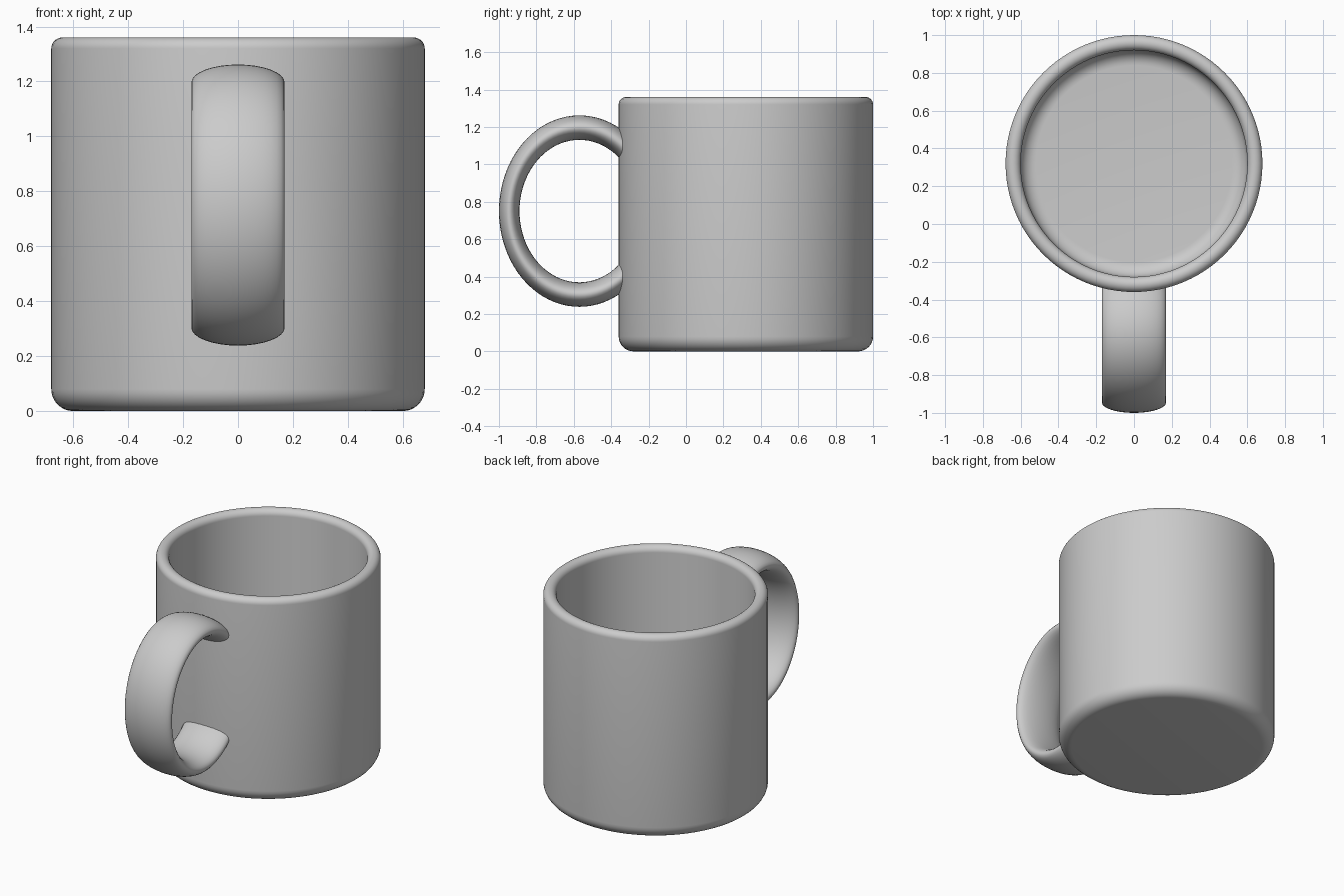
import bpy, bmesh, math
from mathutils import Vector

cube = bpy.data.objects.get("Cube")
if cube:
    bpy.data.objects.remove(cube, do_unlink=True)

BODY_Y = 0.32
R_OUT, R_IN, HEIGHT, FLOOR = 0.68, 0.60, 1.36, 0.08

# Plain grey ceramic
ceramic = bpy.data.materials.new("grey_ceramic")
ceramic.use_nodes = True
GREY = (0.6, 0.6, 0.6, 1)
ceramic.diffuse_color = GREY
ceramic.node_tree.nodes["Principled BSDF"].inputs["Base Color"].default_value = GREY


def finish(bm, name):
    bmesh.ops.recalc_face_normals(bm, faces=bm.faces)
    mesh = bpy.data.meshes.new(name)
    bm.to_mesh(mesh)
    bm.free()
    mesh.materials.append(ceramic)
    obj = bpy.data.objects.new(name, mesh)
    bpy.context.collection.objects.link(obj)
    bpy.ops.object.select_all(action='DESELECT')
    obj.select_set(True)
    bpy.context.view_layer.objects.active = obj
    bpy.ops.object.shade_smooth_by_angle(angle=math.radians(35))
    return obj


def fillet(r, z, radius, start, end, steps=8):
    """Arc points in the profile plane, centred on (r, z)."""
    angles = [math.radians(start + (end - start) * i / steps) for i in range(steps + 1)]
    return [(r + radius * math.cos(a), z + radius * math.sin(a)) for a in angles]


# Cup body: one lathed profile with rounded foot, rim and inner floor
foot, lip = 0.08, (R_OUT - R_IN) / 2
profile = [(0, 0)]
profile += fillet(R_OUT - foot, foot, foot, -90, 0)
profile += fillet(R_OUT - lip, HEIGHT - lip, lip, 0, 180, 16)
profile += fillet(R_IN - foot, FLOOR + foot, foot, 0, -90)
profile.append((0, FLOOR))

bm = bmesh.new()
verts = [bm.verts.new((r, BODY_Y, z)) for r, z in profile]
edges = [bm.edges.new(pair) for pair in zip(verts, verts[1:])]
bmesh.ops.spin(bm, geom=verts + edges, cent=(0, BODY_Y, 0), axis=(0, 0, 1),
               angle=math.tau, steps=96, use_duplicate=False)
bmesh.ops.remove_doubles(bm, verts=bm.verts, dist=0.0005)
finish(bm, "cup_body")

# Handle: wide oval ring, trimmed off and capped inside the cup wall
RING, TUBE = 0.375, 0.055
WIDTH, TALL = 0.17 / TUBE, 1.19
AROUND, SIDES = 80, 32
bm = bmesh.new()
rings = []
for i in range(AROUND):
    a = math.tau * i / AROUND
    loop = []
    for j in range(SIDES):
        b = math.tau * j / SIDES
        r = RING + TUBE * math.cos(b)
        loop.append(bm.verts.new((WIDTH * TUBE * math.sin(b),
                                  r * math.cos(a) - 0.57,
                                  TALL * r * math.sin(a) + 0.75)))
    rings.append(loop)
for i, loop in enumerate(rings):
    after = rings[(i + 1) % AROUND]
    for j in range(SIDES):
        k = (j + 1) % SIDES
        bm.faces.new((loop[j], loop[k], after[k], after[j]))
cut = bmesh.ops.bisect_plane(bm, geom=bm.verts[:] + bm.edges[:] + bm.faces[:],
                             plane_co=Vector((0, -0.3, 0)), plane_no=Vector((0, 1, 0)),
                             clear_outer=True)
rim = [e for e in cut["geom_cut"] if isinstance(e, bmesh.types.BMEdge)]
bmesh.ops.holes_fill(bm, edges=rim, sides=0)
finish(bm, "handle")
